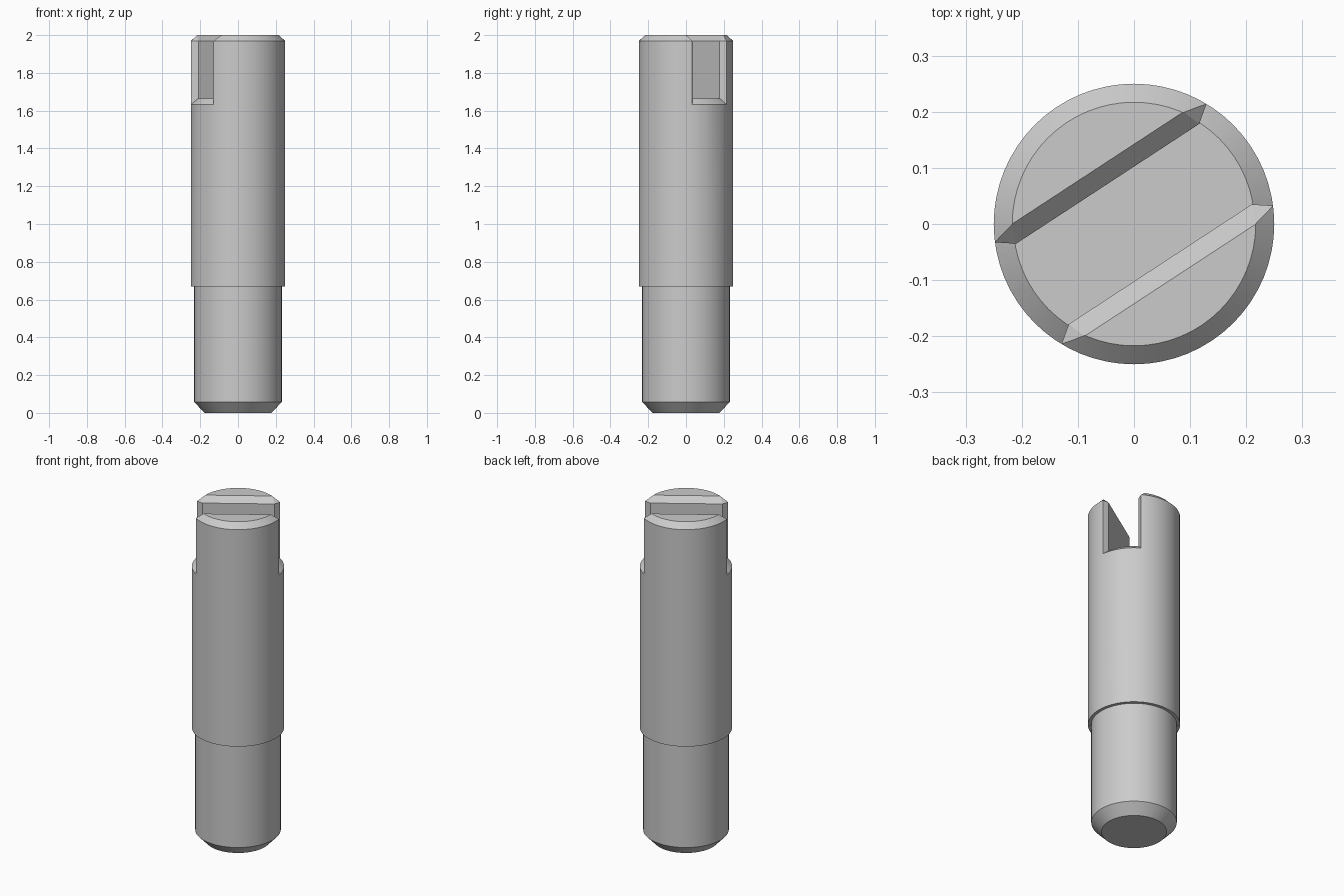
import bpy, bmesh, math
from mathutils import Matrix

cube = bpy.data.objects.get("Cube")
if cube:
    bpy.data.objects.remove(cube, do_unlink=True)

steel = bpy.data.materials.new("plain grey steel")
steel.use_nodes = True
GREY = (0.6, 0.6, 0.6, 1)
steel.diffuse_color = GREY
steel.node_tree.nodes["Principled BSDF"].inputs["Base Color"].default_value = GREY


def loft(name, rings):
    """Capped solid through a stack of equal-length rings."""
    bm = bmesh.new()
    loops = [[bm.verts.new(p) for p in ring] for ring in rings]
    n = len(loops[0])
    for a, b in zip(loops, loops[1:]):
        for i in range(n):
            j = (i + 1) % n
            bm.faces.new((a[i], a[j], b[j], b[i]))
    bm.faces.new(loops[0][::-1])
    bm.faces.new(loops[-1])
    bmesh.ops.recalc_face_normals(bm, faces=bm.faces)
    mesh = bpy.data.meshes.new(name)
    bm.to_mesh(mesh)
    bm.free()
    obj = bpy.data.objects.new(name, mesh)
    bpy.context.collection.objects.link(obj)
    mesh.materials.append(steel)
    return obj


def circle(r, z, n=64):
    return [(r * math.cos(math.tau * i / n), r * math.sin(math.tau * i / n), z)
            for i in range(n)]


def slot_ring(u, w, z):
    """Slot outline that flares outward at both ends."""
    du, dw = 0.12, 0.09
    half = [(-u - du, -w - dw), (-u, -w), (u, -w), (u + du, -w - dw)]
    return [(x, y, z) for x, y in half] + [(-x, -y, z) for x, y in half]


def subtract(target, cutter):
    mod = target.modifiers.new("cut", 'BOOLEAN')
    mod.operation = 'DIFFERENCE'
    mod.solver = 'EXACT'
    mod.object = cutter
    bpy.context.view_layer.objects.active = target
    bpy.ops.object.modifier_apply(modifier=mod.name)
    bpy.data.objects.remove(cutter, do_unlink=True)


# Stepped pin with chamfered ends
pin = loft("slotted_pin", [circle(r, z) for r, z in (
    (0.177, 0), (0.232, 0.058), (0.232, 0.67), (0.25, 0.67),
    (0.25, 1.968), (0.217, 2))])

# Slot cutter with chamfered mouth and ends
slot = loft("slot_cutter", [slot_ring(u, w, z) for u, w, z in (
    (0.195, 0.0856, 1.5), (0.195, 0.0856, 1.968),
    (0.183, 0.119, 2), (0.171, 0.152, 2.032))])
slot.data.transform(Matrix.Rotation(math.radians(33.2), 4, 'Z'))

# Slot floor with a conical chamfer around its rim
floor = loft("slot_floor", [circle(r, z) for r, z in (
    (0.45, 1.4), (0.45, 1.461), (0.215, 1.664))])
subtract(slot, floor)
subtract(pin, slot)

# Smooth round walls, crisp machined edges
bpy.ops.object.select_all(action='DESELECT')
pin.select_set(True)
bpy.context.view_layer.objects.active = pin
bpy.ops.object.shade_smooth_by_angle(angle=math.radians(25))
